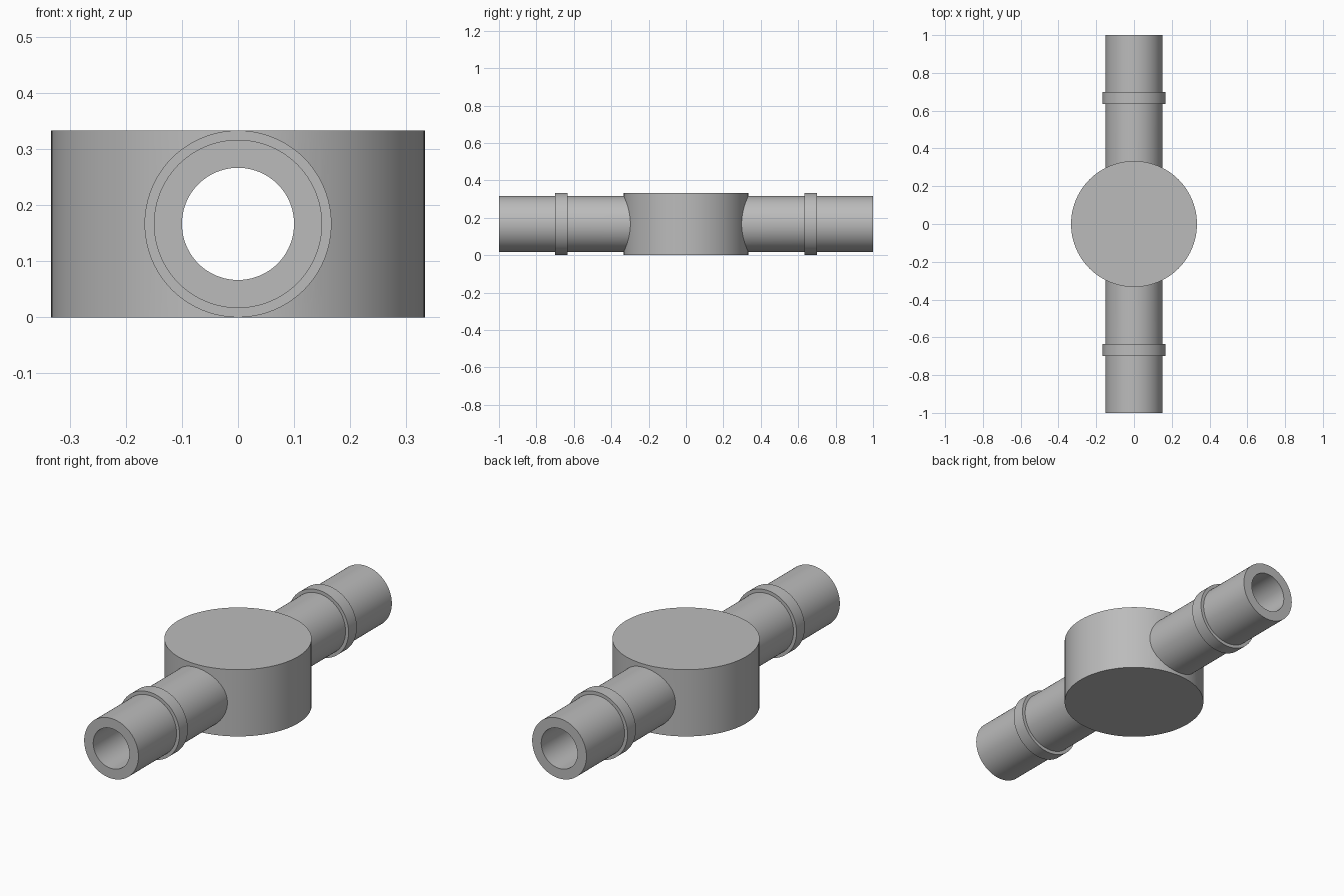
import bpy
import math

cube = bpy.data.objects.get("Cube")
if cube:
    bpy.data.objects.remove(cube, do_unlink=True)

HEIGHT = 1 / 3          # body height, also the collar diameter
MID = HEIGHT / 2        # height of the pipe axis

grey = bpy.data.materials.new("plain grey")
grey.use_nodes = True
colour = (0.5, 0.5, 0.5, 1)
grey.diffuse_color = colour
grey.node_tree.nodes["Principled BSDF"].inputs["Base Color"].default_value = colour


def cylinder(name, radius, length, y=0.0, upright=False):
    """Cylinder standing on z, or lying along y, centred at the pipe height."""
    bpy.ops.mesh.primitive_cylinder_add(
        vertices=96, radius=radius, depth=length, location=(0, y, MID),
        rotation=(0 if upright else math.pi / 2, 0, 0))
    obj = bpy.context.object
    obj.name = name
    obj.data.materials.append(grey)
    return obj


def combine(target, tool, operation):
    """Apply a boolean to the target and discard the tool."""
    mod = target.modifiers.new(operation.lower(), 'BOOLEAN')
    mod.operation = operation
    mod.solver = 'EXACT'
    mod.object = tool
    bpy.context.view_layer.objects.active = target
    bpy.ops.object.modifier_apply(modifier=mod.name)
    bpy.data.objects.remove(tool, do_unlink=True)


# Round central body with the pipe running through it
fitting = cylinder("pipe_fitting", 1 / 3, HEIGHT, upright=True)
combine(fitting, cylinder("pipe", 0.15, 2.0), 'UNION')

# A raised collar on each pipe arm
for side in (-1, 1):
    combine(fitting, cylinder("collar", MID, 0.065, y=side * 0.667), 'UNION')

# Straight bore from end to end
combine(fitting, cylinder("bore", 0.1, 2.2), 'DIFFERENCE')

# Smooth curved walls, crisp rims
bpy.ops.object.select_all(action='DESELECT')
fitting.select_set(True)
bpy.context.view_layer.objects.active = fitting
bpy.ops.object.shade_smooth_by_angle(angle=math.radians(30))
